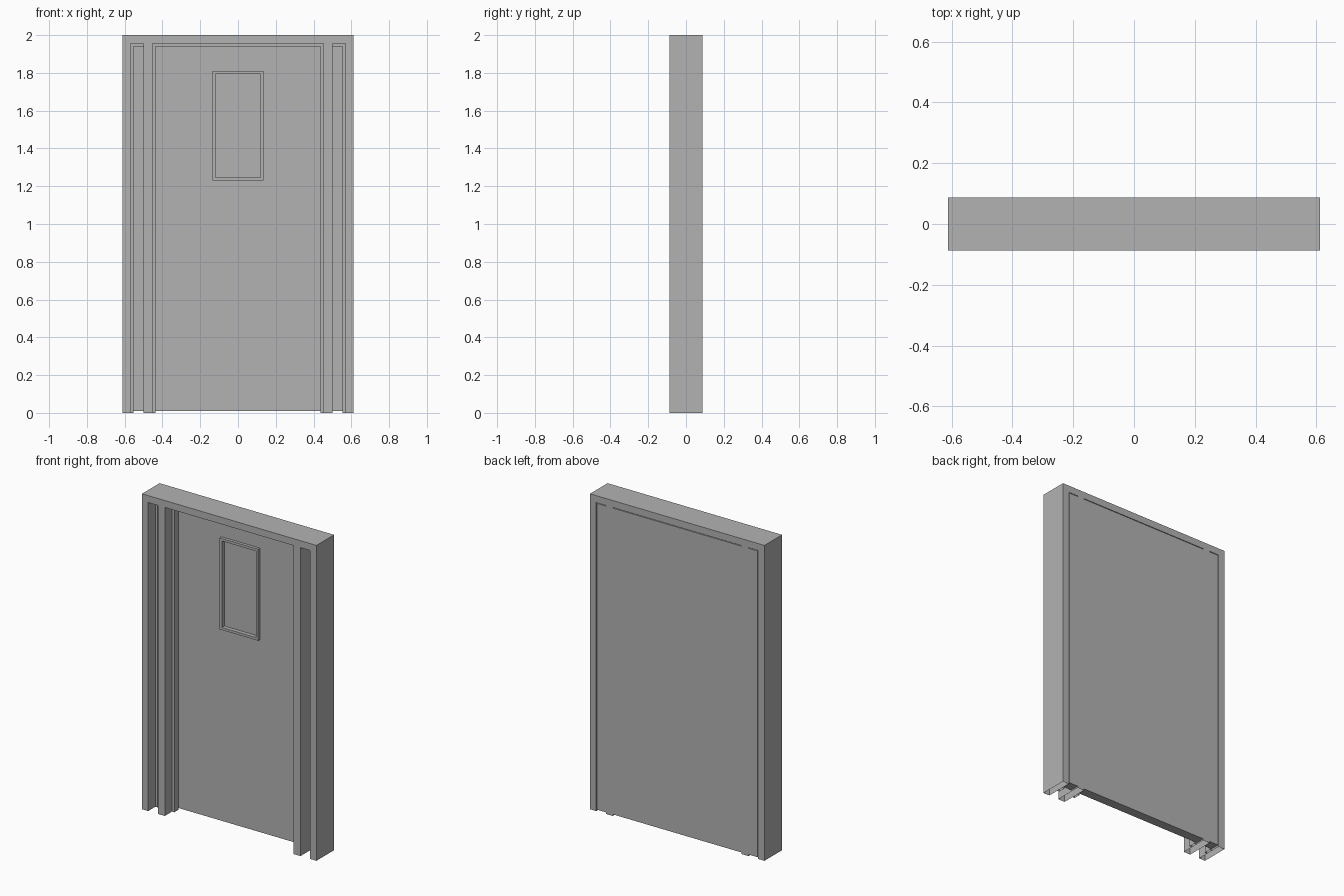
import bpy
import bmesh

if "Cube" in bpy.data.objects:
    bpy.data.objects.remove(bpy.data.objects["Cube"], do_unlink=True)

grey = bpy.data.materials.new("plain_grey")
grey.use_nodes = True
colour = (0.45, 0.45, 0.45, 1)
grey.diffuse_color = colour
grey.node_tree.nodes["Principled BSDF"].inputs["Base Color"].default_value = colour

# Shared dimensions
W, D, H = 0.612, 0.088, 2.0        # half width, half depth, height
OPEN = 0.568                       # inner edge of the jambs
POST_OUT, POST_IN = 0.50, 0.452    # mullion edges
HEAD = 1.956                       # underside of the header
STOP_Y, LEAF_Y = -0.016, 0.028     # front of the stops and of the leaves
LIP = 0.016                        # stop width
GAP, FLOOR = 0.004, 0.01           # clearances round the leaves


def box(name, x, y, z, open_bottom=False):
    """Box from (min, max) pairs, optionally hollow with an open foot."""
    bm = bmesh.new()
    bmesh.ops.create_cube(bm, size=1)
    for v in bm.verts:
        v.co = [r[0] if c < 0 else r[1] for c, r in zip(v.co, (x, y, z))]
    bm.normal_update()
    if open_bottom:
        foot = [f for f in bm.faces if f.normal.z < -0.5]
        bmesh.ops.delete(bm, geom=foot, context='FACES_ONLY')
    mesh = bpy.data.meshes.new(name)
    bm.to_mesh(mesh)
    bm.free()
    mesh.materials.append(grey)
    obj = bpy.data.objects.new(name, mesh)
    bpy.context.collection.objects.link(obj)
    return obj


def pair(name, x, y, z, open_bottom=False):
    """Same box on both sides of the doorway."""
    box("left_" + name, x, y, z, open_bottom)
    box("right_" + name, (-x[1], -x[0]), y, z, open_bottom)


def ring(name, outer, inner, y, z_mid):
    """Rectangular trim; outer and inner are half width and half height."""
    (ow, oh), (iw, ih) = outer, inner
    for side, s in (("left", 1), ("right", -1)):
        box(f"{side}_{name}", sorted((s * iw, s * ow)), y, (z_mid - oh, z_mid + oh))
    for side, s in (("top", 1), ("bottom", -1)):
        box(f"{side}_{name}", (-iw, iw), y, sorted((z_mid + s * ih, z_mid + s * oh)))


full = (-D, D)
stop = (STOP_Y, LEAF_Y)
leaf = (LEAF_Y, D)

# Frame: header, jambs and the posts beside the door
box("header", (-W, W), full, (HEAD, H))
pair("jamb", (OPEN, W), full, (0, HEAD), True)
pair("post", (POST_IN, POST_OUT), full, (0, HEAD), True)

# Stops that the leaves close against
pair("jamb_stop", (OPEN - LIP, OPEN), stop, (0, HEAD), True)
pair("door_stop", (POST_IN - LIP, POST_IN), stop, (0, HEAD), True)
box("door_head_stop", (LIP - POST_IN, POST_IN - LIP), stop, (HEAD - LIP, HEAD))
pair("side_head_stop", (POST_OUT, OPEN - LIP), stop, (HEAD - LIP, HEAD))

# Narrow side panels
pair("side_panel", (POST_OUT, OPEN - GAP), leaf, (FLOOR, HEAD - GAP))

# Door leaf with a shallow window recess in its front
WIN, WIN_Z = (0.119, 0.274), 1.521
door = box("door_leaf", (-POST_IN, POST_IN), leaf, (FLOOR, HEAD - GAP))
cutter = box("window_cutter", (-WIN[0], WIN[0]), (-D, LEAF_Y + 0.006),
             (WIN_Z - WIN[1], WIN_Z + WIN[1]))
cutter.hide_render = True
cutter.hide_viewport = True
cut = door.modifiers.new("window_recess", 'BOOLEAN')
cut.operation = 'DIFFERENCE'
cut.solver = 'EXACT'
cut.object = cutter

# Window trim
ring("window_trim", (0.135, 0.29), WIN, (LEAF_Y - 0.019, LEAF_Y), WIN_Z)
